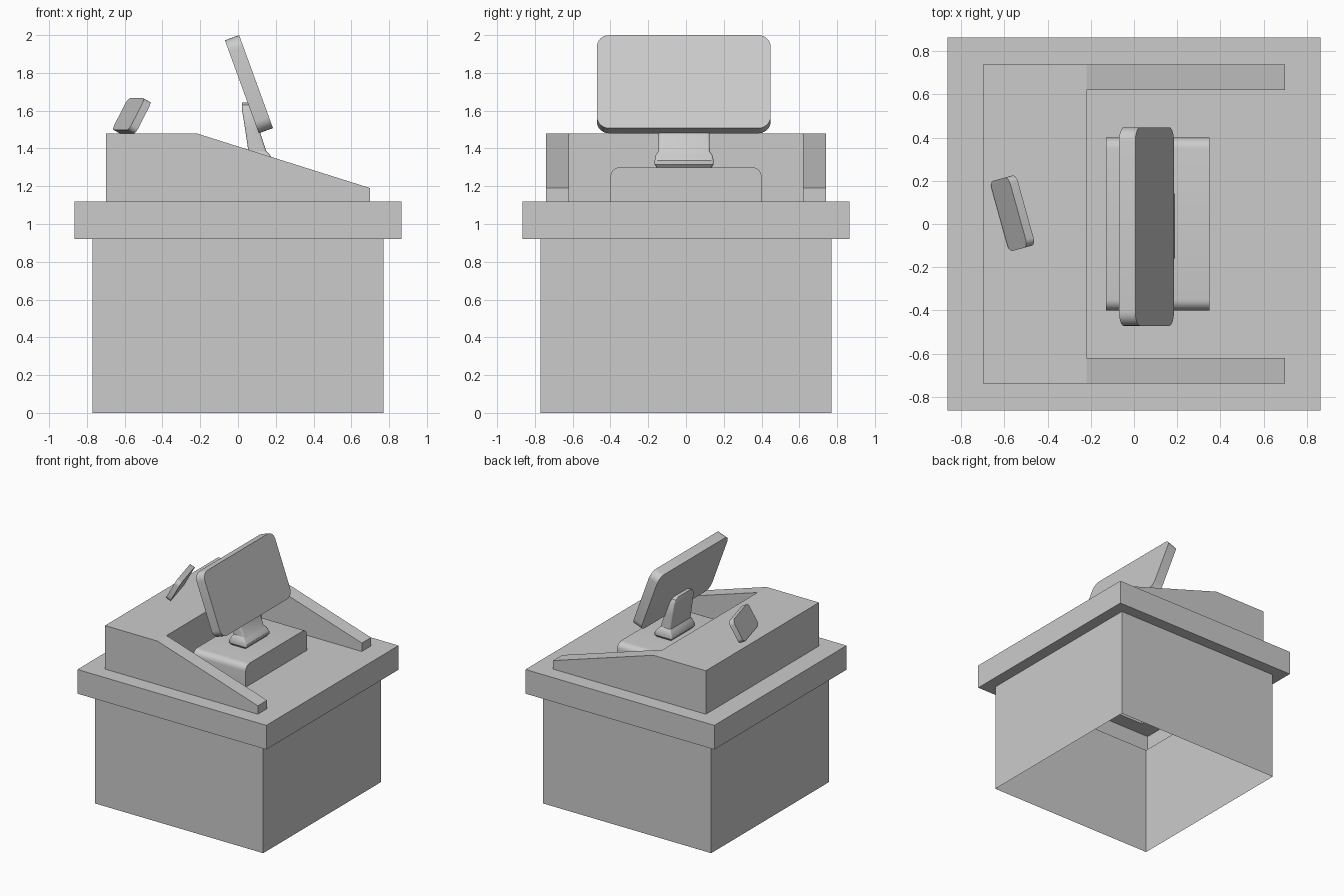
import bpy, bmesh
from math import cos, sin, pi, radians

if "Cube" in bpy.data.objects:
    bpy.data.objects.remove(bpy.data.objects["Cube"])


def make(name, faces, smooth=True):
    """Build an object from a list of polygons, welding shared corners."""
    bm = bmesh.new()
    for f in faces:
        bm.faces.new([bm.verts.new(p) for p in f])
    bmesh.ops.remove_doubles(bm, verts=bm.verts, dist=0.0005)
    bmesh.ops.recalc_face_normals(bm, faces=bm.faces)
    me = bpy.data.meshes.new(name)
    bm.to_mesh(me)
    bm.free()
    ob = bpy.data.objects.new(name, me)
    bpy.context.collection.objects.link(ob)
    if smooth:
        bpy.ops.object.select_all(action='DESELECT')
        ob.select_set(True)
        bpy.context.view_layer.objects.active = ob
        bpy.ops.object.shade_smooth_by_angle(angle=radians(32))
    return ob


def bridge(a, b):
    n = len(a)
    return [[a[i], a[(i + 1) % n], b[(i + 1) % n], b[i]] for i in range(n)]


def rounded(hu, hv, radii, seg=6):
    """Rounded rectangle outline; radii start at (+,+) and run counterclockwise."""
    pts = []
    for k, (su, sv) in enumerate([(1, 1), (-1, 1), (-1, -1), (1, -1)]):
        r = radii[k]
        if r == 0:
            pts.append((su * hu, sv * hv))
            continue
        for i in range(seg + 1):
            a = (k + i / seg) * pi / 2
            pts.append((su * (hu - r) + r * cos(a), sv * (hv - r) + r * sin(a)))
    return pts


def slab(name, size, radii, loc, tilt=0, turn=0):
    """Plate with thickness along x and a rounded outline in y and z."""
    t, w, h = size
    out = rounded(w / 2, h / 2, radii)
    a = [(-t / 2, u, v) for u, v in out]
    b = [(t / 2, u, v) for u, v in out]
    ob = make(name, [a, b] + bridge(a, b))
    ob.location = loc
    ob.rotation_euler = (0, radians(tilt), radians(turn))
    return ob


def square(s, z):
    return [(-s, -s, z), (s, -s, z), (s, s, z), (-s, s, z)]


# Cabinet with overhanging countertop, open underneath and below the console
C, T, Z0, Z1 = 0.77, 0.865, 0.92, 1.12
X0, XM, X1, YO, YI = -0.70, -0.22, 0.70, 0.74, 0.62
rings = [square(C, 0), square(C, Z0), square(T, Z0), square(T, Z1)]
faces = []
for a, b in zip(rings, rings[1:]):
    faces += bridge(a, b)
top = rings[-1]
rim = [(X0, -YO, Z1), (X1, -YO, Z1), (X1, YO, Z1), (X0, YO, Z1)]
ia, ib = (X1, -YI, Z1), (X1, YI, Z1)
frame = bridge(top, rim)
frame[1] = [top[1], top[2], rim[2], ib, ia, rim[1]]
faces += frame
faces.append([(XM, -YI, Z1), ia, ib, (XM, YI, Z1)])
make("counter", faces, smooth=False)

# U-shaped console with two sloping arms
ZT, ZE = 1.48, 1.19
faces = [
    [(X0, -YO, Z1), (X0, YO, Z1), (X0, YO, ZT), (X0, -YO, ZT)],
    [(XM, -YI, Z1), (XM, YI, Z1), (XM, YI, ZT), (XM, -YI, ZT)],
    [(X0, -YO, ZT), (XM, -YO, ZT), (XM, -YI, ZT), (XM, YI, ZT), (XM, YO, ZT), (X0, YO, ZT)],
]
for s in (-1, 1):
    o, i = s * YO, s * YI
    faces += [
        [(X0, o, Z1), (X1, o, Z1), (X1, o, ZE), (XM, o, ZT), (X0, o, ZT)],
        [(XM, i, Z1), (X1, i, Z1), (X1, i, ZE), (XM, i, ZT)],
        [(XM, o, ZT), (X1, o, ZE), (X1, i, ZE), (XM, i, ZT)],
        [(X1, o, Z1), (X1, i, Z1), (X1, i, ZE), (X1, o, ZE)],
    ]
make("console", faces, smooth=False)

# Terminal base, screen and customer reader
slab("terminal_base", (0.48, 0.80, 0.18), (0.05, 0.05, 0, 0), (0.11, 0, 1.21))
slab("screen", (0.08, 0.92, 0.524), (0.065,) * 4, (0.058, -0.012, 1.74), tilt=-20)
slab("customer_reader", (0.042, 0.337, 0.19), (0.035,) * 4, (-0.5625, 0.05, 1.572), tilt=28, turn=15.5)

# Screen stand: flared foot rising into a leaning neck (z, x min, x max, half width)
sections = [
    (1.295, 0.045, 0.175, 0.143),
    (1.315, 0.030, 0.190, 0.156),
    (1.335, 0.030, 0.190, 0.156),
    (1.365, 0.046, 0.170, 0.150),
    (1.385, 0.055, 0.150, 0.136),
    (1.500, 0.038, 0.112, 0.134),
    (1.600, 0.022, 0.076, 0.132),
    (1.630, 0.020, 0.066, 0.115),
    (1.643, 0.020, 0.060, 0.085),
]
loops = []
for z, xa, xb, hw in sections:
    out = rounded((xb - xa) / 2, hw, (0.012,) * 4, seg=3)
    loops.append([((xa + xb) / 2 + u, v - 0.01, z) for u, v in out])
faces = [loops[0], loops[-1]]
for a, b in zip(loops, loops[1:]):
    faces += bridge(a, b)
make("screen_stand", faces)
